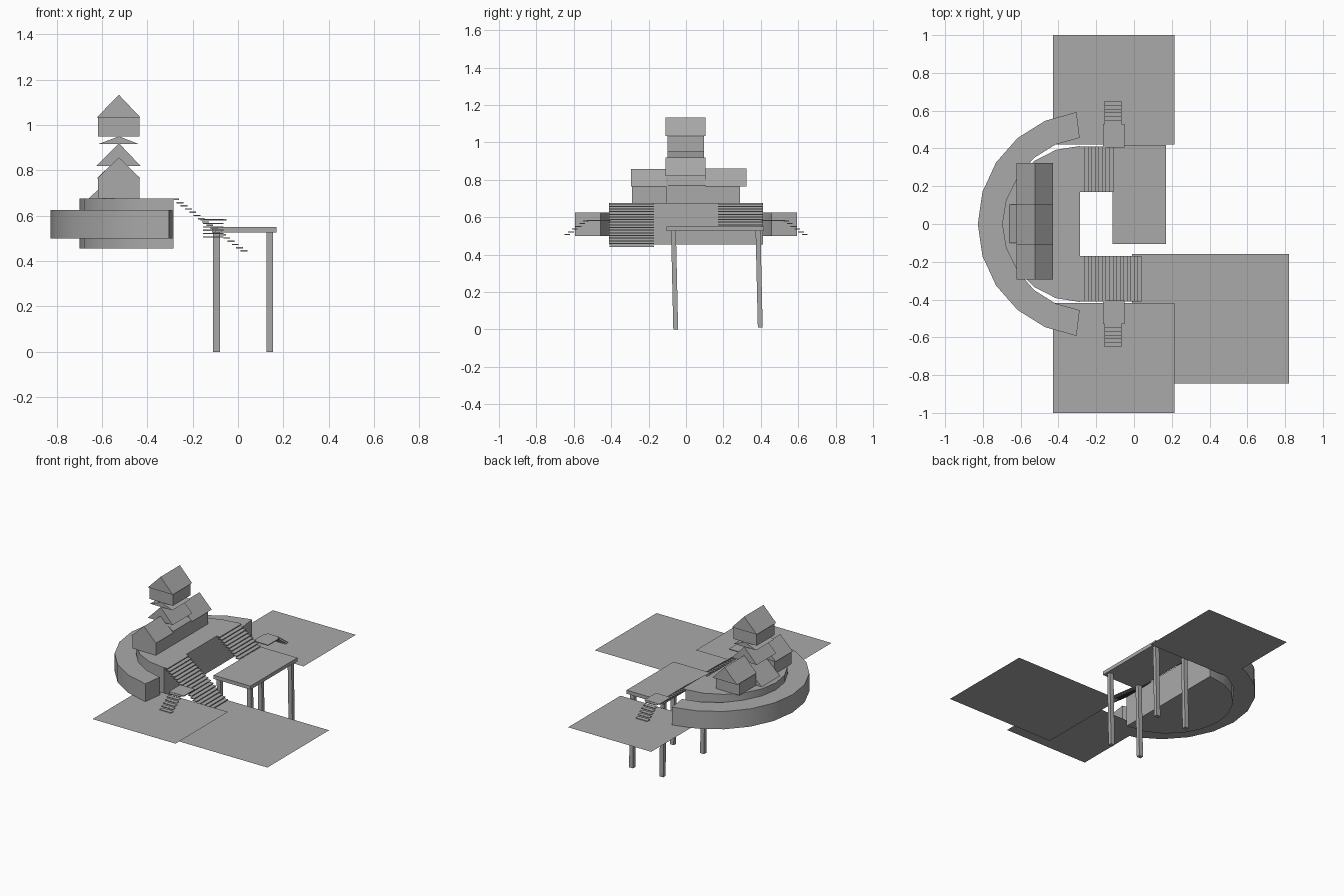
import bpy, bmesh, math
from mathutils import Vector

cube = bpy.data.objects.get("Cube")
if cube:
    bpy.data.objects.remove(cube, do_unlink=True)

grey = bpy.data.materials.new("plain_grey")
grey.use_nodes = True
grey.diffuse_color = (0.4, 0.4, 0.4, 1)
grey.node_tree.nodes["Principled BSDF"].inputs["Base Color"].default_value = (0.4, 0.4, 0.4, 1)


def finish(name, bm):
    bmesh.ops.recalc_face_normals(bm, faces=bm.faces)
    mesh = bpy.data.meshes.new(name)
    bm.to_mesh(mesh)
    bm.free()
    mesh.materials.append(grey)
    obj = bpy.data.objects.new(name, mesh)
    bpy.context.collection.objects.link(obj)
    return obj


def extrude(name, points, offset):
    """Solid made by sweeping a polygon along an offset."""
    bm = bmesh.new()
    face = bm.faces.new([bm.verts.new(p) for p in points])
    new = bmesh.ops.extrude_face_region(bm, geom=[face], use_keep_orig=True)["geom"]
    verts = [v for v in new if isinstance(v, bmesh.types.BMVert)]
    bmesh.ops.translate(bm, verts=verts, vec=Vector(offset))
    return finish(name, bm)


def box(name, x, y, z):
    pts = [(x[0], y[0], z[0]), (x[1], y[0], z[0]), (x[1], y[1], z[0]), (x[0], y[1], z[0])]
    return extrude(name, pts, (0, 0, z[1] - z[0]))


def sheet(name, x, y, z):
    bm = bmesh.new()
    bm.faces.new([bm.verts.new(p) for p in
                  ((x[0], y[0], z), (x[1], y[0], z), (x[1], y[1], z), (x[0], y[1], z))])
    return finish(name, bm)


def prism(name, profile, y):
    """Solid with an x-z profile running along y."""
    return extrude(name, [(px, y[0], pz) for px, pz in profile], (0, y[1] - y[0], 0))


def arc(cx, radius, start, z, segments=10):
    """Points round the -x side, from +y to -y."""
    angles = [math.radians(start + (180 - 2 * start) * i / segments) for i in range(segments + 1)]
    return [(cx - radius * math.sin(a), radius * math.cos(a), z) for a in angles]


def smooth(obj):
    bpy.ops.object.select_all(action='DESELECT')
    obj.select_set(True)
    bpy.context.view_layer.objects.active = obj
    bpy.ops.object.shade_smooth_by_angle(angle=math.radians(30))


# Half-round terrace and the curved wall round it
smooth(extrude("terrace", arc(-0.285, 0.413, 0, 0.455), (0, 0, 0.22)))
smooth(extrude("curved_wall",
               arc(-0.23, 0.597, 7.2, 0.5) + arc(-0.23, 0.46, 7.2, 0.5)[::-1],
               (0, 0, 0.125)))

# Flat ground sheets
sheet("back_ground", (-0.43, 0.215), (0.42, 1), 0.5)
sheet("front_ground", (-0.43, 0.215), (-1, -0.417), 0.5)
sheet("lower_ground", (-0.01, 0.82), (-0.845, -0.16), 0.435)

# Raised deck on four slightly leaning legs
box("deck", (-0.115, 0.17), (-0.105, 0.417), (0.525, 0.55))
for side, x in (("right", -0.11), ("left", 0.125)):
    for end, y, foot in (("front", -0.08, 0), ("back", 0.372, 0.01)):
        base = [(x, y + 0.012, foot), (x + 0.03, y + 0.012, foot),
                (x + 0.03, y + 0.038, foot), (x, y + 0.038, foot)]
        extrude(f"{end}_{side}_leg", base, (0, -0.012, 0.527 - foot))


# Open stairs of thin treads
def stairs(name, count, y):
    for i in range(count):
        x, z = -0.29 + 0.0188 * i, 0.675 - 0.0142 * i
        box(f"{name}_tread_{i + 1}", (x, x + 0.03), y, (z - 0.006, z))


stairs("long_stair", 17, (-0.41, -0.17))
stairs("short_stair", 9, (0.17, 0.41))

# Side landings with small flights down to the ground
for name, s in (("back", 1), ("front", -1)):
    box(f"{name}_landing", (-0.165, -0.05), sorted((s * 0.405, s * 0.53)), (0.579, 0.585))
    for i in range(6):
        y, z = 0.52 + 0.02 * i, 0.583 - 0.0148 * i
        box(f"{name}_side_tread_{i + 1}", (-0.155, -0.065),
            sorted((s * y, s * (y + 0.03))), (z - 0.005, z))


# Cluster of small gabled houses
def roof(name, y, eave, ridge):
    prism(name, [(-0.623, eave), (-0.43, eave), (-0.525, ridge)], y)


def house(name, wall_y, roof_y, base, eave, ridge):
    box(f"{name}_walls", (-0.617, -0.435), wall_y, (base, eave))
    roof(f"{name}_roof", roof_y, eave, ridge)


house("front_house", (-0.29, -0.102), (-0.295, -0.105), 0.675, 0.763, 0.857)
house("back_house", (0.102, 0.29), (0.105, 0.323), 0.675, 0.763, 0.86)
house("top_house", (-0.1, 0.097), (-0.11, 0.105), 0.95, 1.033, 1.133)
prism("middle_house", [(-0.66, 0.675), (-0.5, 0.82), (-0.435, 0.77), (-0.435, 0.675)], (-0.1, 0.103))
roof("middle_roof", (-0.11, 0.105), 0.82, 0.92)
prism("low_roof", [(-0.613, 0.917), (-0.44, 0.917), (-0.525, 0.95)], (-0.1, 0.097))
